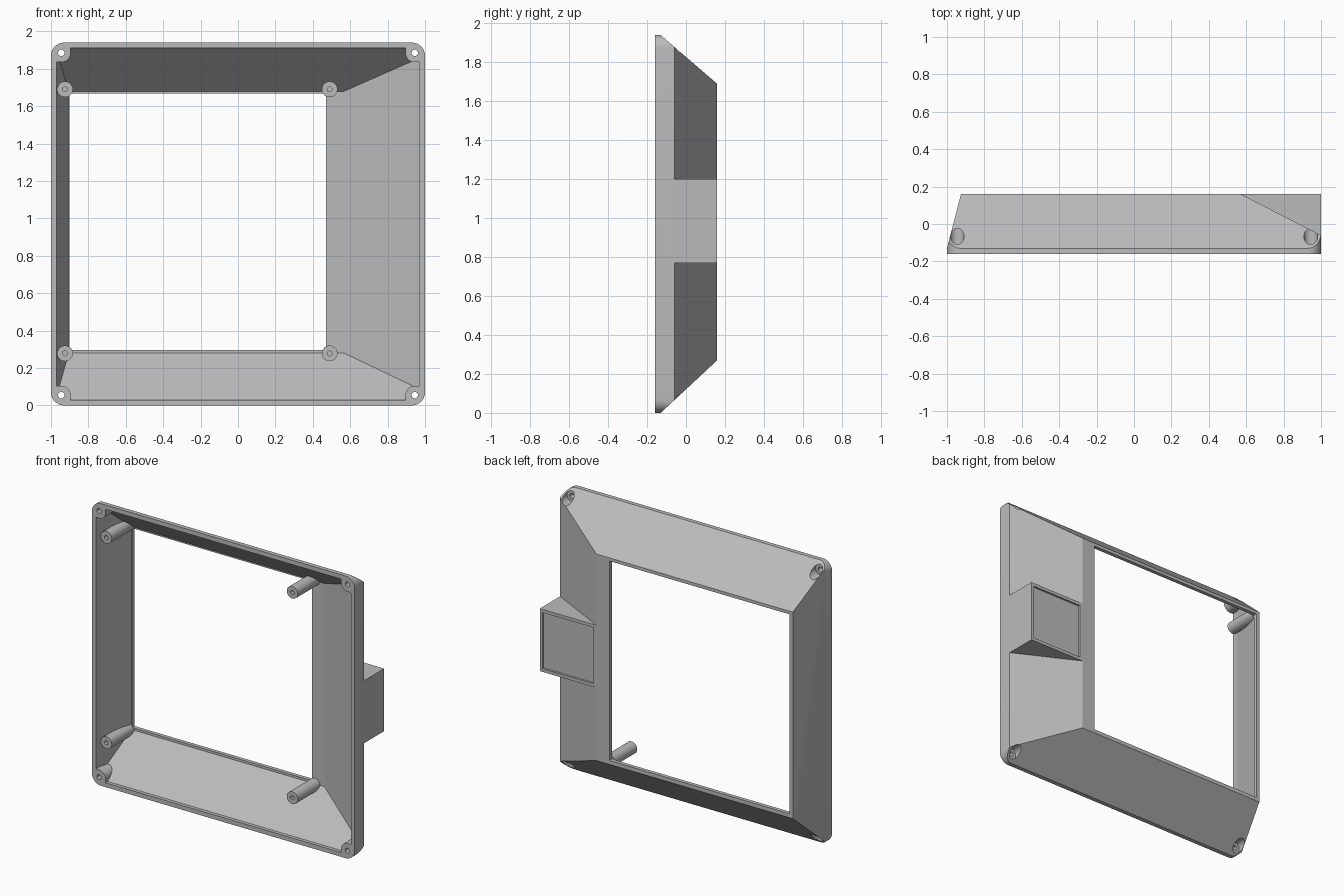
import bpy, bmesh
from math import cos, sin, pi, radians
from mathutils import Vector, Matrix

if "Cube" in bpy.data.objects:
    bpy.data.objects.remove(bpy.data.objects["Cube"], do_unlink=True)

grey = bpy.data.materials.new("light_grey_plastic")
grey.use_nodes = True
COLOUR = (0.5, 0.5, 0.5, 1)
grey.diffuse_color = COLOUR
grey.node_tree.nodes["Principled BSDF"].inputs["Base Color"].default_value = COLOUR

FRONT, BACK = -0.16, 0.16
WALL = 0.026
# Sloped outer sides: a point on each plane and its outward direction
SLOPES = [((0, -0.13, 1.94), (0, 0.25, 0.29)),
          ((0, -0.13, 0), (0, 0.27, -0.29)),
          ((1, -0.06, 0), (0.22, 0.43, 0)),
          ((-1, -0.13, 0), (-0.29, 0.075, 0))]
SCREWS = [(x, z) for x in (-0.945, 0.945) for z in (0.055, 1.885)]
STANDOFFS = [(x, z) for x in (-0.925, 0.49) for z in (0.278, 1.69)]


def make_object(name, bm):
    bmesh.ops.recalc_face_normals(bm, faces=bm.faces)
    mesh = bpy.data.meshes.new(name)
    bm.to_mesh(mesh)
    bm.free()
    mesh.materials.append(grey)
    obj = bpy.data.objects.new(name, mesh)
    bpy.context.collection.objects.link(obj)
    return obj


def block(name, x0, x1, y0, y1, z0, z1, radius=0, slope_inset=None):
    """Rectangular prism along y, with optional round corners and sloped sides."""
    bm = bmesh.new()
    if radius:
        steps = 8
        corners = [(x1, z1, 1, 1), (x0, z1, -1, 1), (x0, z0, -1, -1), (x1, z0, 1, -1)]
        points = [(cx - sx * radius + radius * cos((q + i / steps) * pi / 2),
                   cz - sz * radius + radius * sin((q + i / steps) * pi / 2))
                  for q, (cx, cz, sx, sz) in enumerate(corners) for i in range(steps + 1)]
    else:
        points = [(x0, z0), (x1, z0), (x1, z1), (x0, z1)]
    face = bm.faces.new([bm.verts.new((x, y0, z)) for x, z in points])
    grown = bmesh.ops.extrude_face_region(bm, geom=[face], use_keep_orig=True)
    verts = [v for v in grown["geom"] if isinstance(v, bmesh.types.BMVert)]
    bmesh.ops.translate(bm, verts=verts, vec=(0, y1 - y0, 0))
    if slope_inset is not None:
        for point, normal in SLOPES:
            n = Vector(normal).normalized()
            bmesh.ops.bisect_plane(bm, geom=bm.verts[:] + bm.edges[:] + bm.faces[:],
                                   plane_co=Vector(point) - n * slope_inset,
                                   plane_no=n, clear_outer=True)
            bmesh.ops.holes_fill(bm, edges=[e for e in bm.edges if e.is_boundary])
    return make_object(name, bm)


def rod(name, spot, radius, y0, y1, sides=32):
    """Cylinder along y."""
    x, z = spot
    bm = bmesh.new()
    place = Matrix.Translation((x, (y0 + y1) / 2, z)) @ Matrix.Rotation(pi / 2, 4, "X")
    bmesh.ops.create_cone(bm, cap_ends=True, segments=sides, radius1=radius,
                          radius2=radius, depth=y1 - y0, matrix=place)
    return make_object(name, bm)


def combine(target, tool, operation="DIFFERENCE"):
    mod = target.modifiers.new("combine", "BOOLEAN")
    mod.operation = operation
    mod.solver = "EXACT"
    mod.object = tool
    bpy.context.view_layer.objects.active = target
    bpy.ops.object.modifier_apply(modifier=mod.name)
    bpy.data.objects.remove(tool, do_unlink=True)


# Outer body with its rear side box
frame = block("bezel_frame", -1, 1, FRONT, BACK, 0, 1.94, radius=0.07, slope_inset=0)
combine(frame, block("side_box", 0.52, 1, -0.08, BACK, 0.77, 1.2), "UNION")

# Hollow interior, leaving corner posts and standoffs standing
cavity = block("cavity", -0.97, 0.97, -0.3, BACK - WALL, 0.03, 1.91, slope_inset=WALL)
for spot in SCREWS:
    combine(cavity, rod("corner_post", spot, 0.05, -0.4, 0.3))
    # Squared outer part of the post fills the corner
    x, z = spot
    xs = sorted((x, x * 1.1))
    zs = (z, z + 0.1) if z > 1 else (z - 0.1, z)
    combine(cavity, block("post_side", xs[0], xs[1], -0.4, 0.3, z - 0.05, z + 0.05))
    combine(cavity, block("post_end", x - 0.05, x + 0.05, -0.4, 0.3, *zs))
for spot in STANDOFFS:
    combine(cavity, rod("standoff", spot, 0.042, -0.11, 0.3))
combine(frame, cavity)

# Display opening and the shallow recess on the side box
combine(frame, block("opening", -0.9, 0.47, BACK - WALL - 0.003, 0.3, 0.297, 1.668))
combine(frame, block("recess", 0.59, 0.98, BACK - 0.014, 0.3, 0.792, 1.178))

# Screw holes with rear counterbores, and blind holes in the standoffs
for spot in SCREWS:
    combine(frame, rod("screw_hole", spot, 0.017, -0.3, 0.3, 24))
    combine(frame, rod("counterbore", spot, 0.037, -0.11, 0.3))
for spot in STANDOFFS:
    combine(frame, rod("pilot_hole", spot, 0.013, -0.3, 0.04, 16))

# Smooth curved walls, crisp edges
bpy.ops.object.select_all(action="DESELECT")
frame.select_set(True)
bpy.context.view_layer.objects.active = frame
bpy.ops.object.shade_smooth_by_angle(angle=radians(25))
